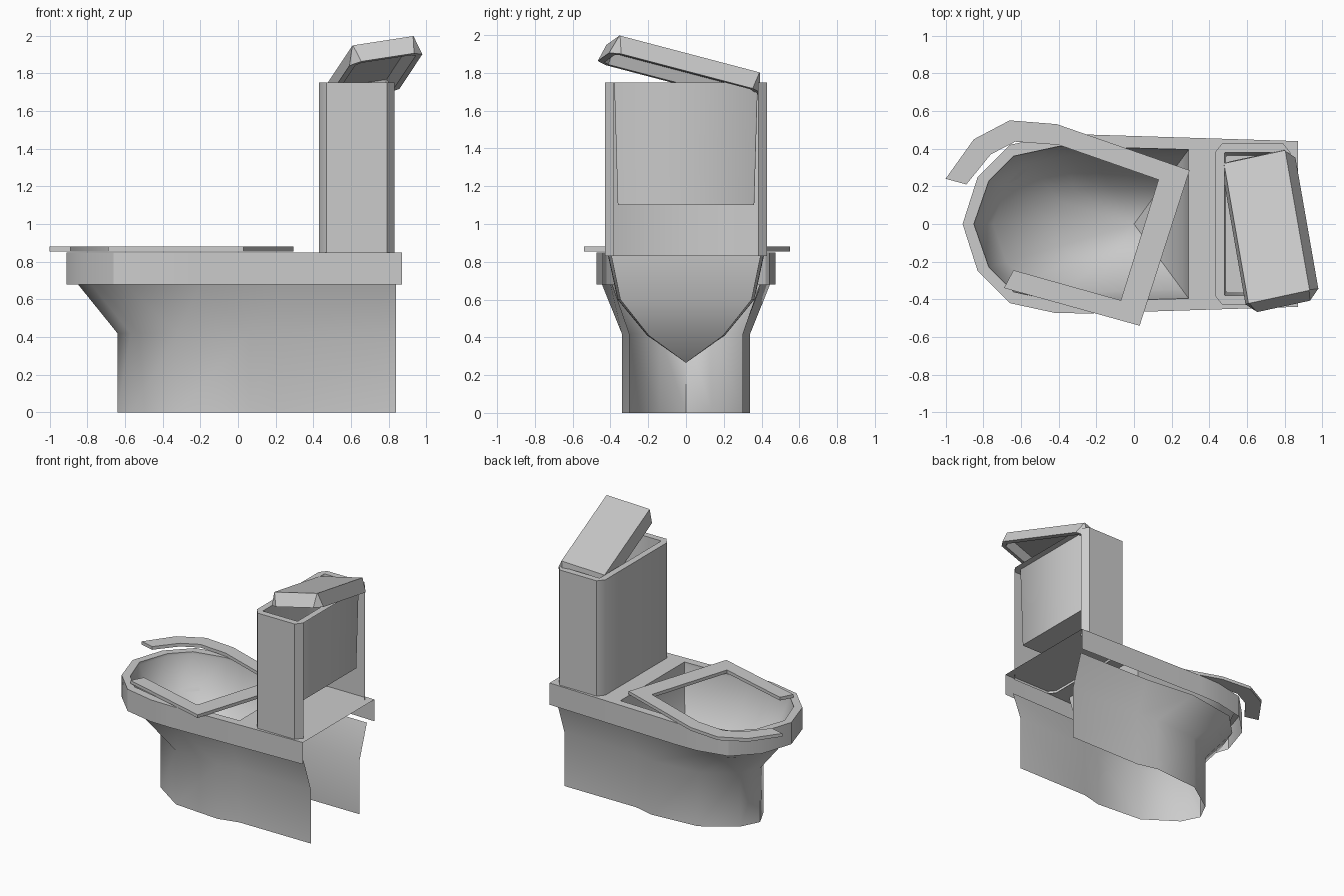
import bpy, bmesh, math
from mathutils import Matrix, Vector

if "Cube" in bpy.data.objects:
    bpy.data.objects.remove(bpy.data.objects["Cube"])

# One ceramic grey
ceramic = bpy.data.materials.new("ceramic_grey")
ceramic.use_nodes = True
GREY = (0.6, 0.6, 0.6, 1)
ceramic.diffuse_color = GREY
ceramic.node_tree.nodes["Principled BSDF"].inputs["Base Color"].default_value = GREY


def mirrored(half):
    """Complete an outline given for +y, running from back to front."""
    return half + [(x, -y) for x, y in reversed(half) if y > 0]


def level(outline, z):
    return [(x, y, z) for x, y in outline]


def scaled(outline, s, z):
    return [(x * s, y * s, z) for x, y in outline]


def loft(bm, rings, closed=True, cap_start=False, cap_end=False):
    """Skin quads between rings that have equal point counts."""
    rows = [[bm.verts.new(p) for p in ring] for ring in rings]
    n = len(rows[0])
    for a, b in zip(rows, rows[1:]):
        for i in range(n if closed else n - 1):
            j = (i + 1) % n
            bm.faces.new((a[i], a[j], b[j], b[i]))
    if cap_start:
        bm.faces.new(rows[0])
    if cap_end:
        bm.faces.new(rows[-1])


def finish(bm, name, angle):
    bmesh.ops.remove_doubles(bm, verts=bm.verts, dist=0.0005)
    bmesh.ops.recalc_face_normals(bm, faces=bm.faces)
    mesh = bpy.data.meshes.new(name)
    bm.to_mesh(mesh)
    bm.free()
    mesh.materials.append(ceramic)
    obj = bpy.data.objects.new(name, mesh)
    bpy.context.collection.objects.link(obj)
    bpy.ops.object.select_all(action='DESELECT')
    bpy.context.view_layer.objects.active = obj
    obj.select_set(True)
    bpy.ops.object.shade_smooth_by_angle(angle=math.radians(angle))
    return obj


# Pedestal: skirt open at the back, flaring up to the rim
foot = mirrored([(.84, .30), (.22, .30), (.06, .34), (-.32, .31), (-.57, .14), (-.64, 0)])
flare = mirrored([(.84, .39), (.22, .40), (-.2, .445), (-.6, .38), (-.78, .2), (-.85, 0)])
bm = bmesh.new()
loft(bm, [level(foot, 0), level(foot, .42), level(flare, .68)], closed=False)
finish(bm, "pedestal", 50)

# Rim: top plate with the bowl opening and a side band open at the back
rim = mirrored([(.87, .44), (-.25, .475), (-.42, .472), (-.66, .42), (-.83, .25), (-.91, 0)])
hole = mirrored([(.29, .395), (-.25, .41), (-.4, .412), (-.64, .36), (-.77, .23), (-.85, 0)])
bm = bmesh.new()
loft(bm, [level(hole, .85), level(rim, .85)])
loft(bm, [level(rim, .85), level(rim, .68)], closed=False)
finish(bm, "rim", 30)

# Bowl: the opening shrinks down to a point
bm = bmesh.new()
steps = [(1, .85), (1, .83), (.88, .6), (.5, .41), (.0001, .265)]
loft(bm, [scaled(hole, s, z) for s, z in steps])
finish(bm, "bowl", 50)

# Tank: chamfered shell without a back, with an inner trough
shell = mirrored([(.83, .38), (.79, .43), (.47, .43), (.43, .38)])
inner = mirrored([(.78, .375), (.775, .38), (.485, .38), (.48, .375)])
floor = [(.63 + (x - .63) * .95, y * .95) for x, y in inner]
bm = bmesh.new()
loft(bm, [level(shell, .83), level(shell, 1.75)], closed=False)
loft(bm, [level(shell, 1.75), level(inner, 1.75), level(floor, 1.1)], cap_end=True)
finish(bm, "tank", 50)


# Tank lid: hollow tapered slab, knocked askew
def chamfered(w, d, c, z):
    w, d = w / 2, d / 2
    half = [(w, d - c), (w - c, d), (c - w, d), (-w, d - c)]
    return level(mirrored(half), z)


bm = bmesh.new()
loft(bm, [chamfered(.336, .78, .003, 0), chamfered(.4, .84, .055, -.1),
          chamfered(.33, .77, .03, -.1), chamfered(.28, .72, .003, -.04)],
     cap_start=True, cap_end=True)
lid = finish(bm, "tank_lid", 30)
across = Vector((.325, .07, .05)).normalized()
normal = across.cross(Vector((-.155, .74, -.2))).normalized()
turn = Matrix((across, normal.cross(across), normal)).transposed().to_4x4()
lid.matrix_world = Matrix.Translation((.705, -.015, 1.875)) @ turn

# Seat: broken horseshoe lying crooked on the rim
outside = [(-1, .24), (-.85, .45), (-.66, .55), (-.41, .53), (.295, .285), (.03, -.54), (-.69, -.34)]
inside = [(-.89, .21), (-.76, .37), (-.63, .437), (-.4, .42), (.13, .235), (-.07, -.405), (-.64, -.245)]
bm = bmesh.new()
loft(bm, [[(*o, .855), (*o, .88), (*i, .88), (*i, .855)] for o, i in zip(outside, inside)],
     cap_start=True, cap_end=True)
finish(bm, "seat", 30)
